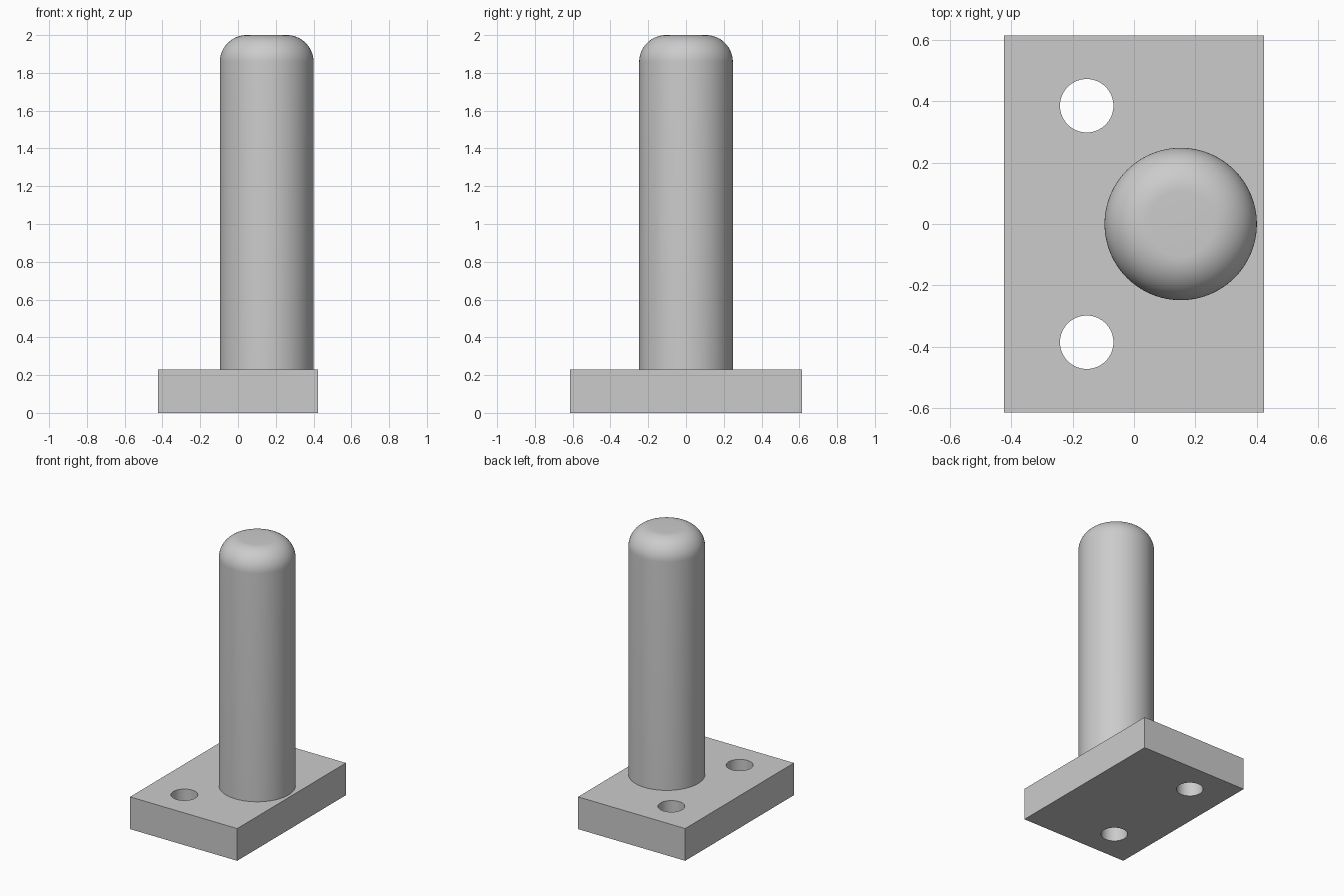
import bpy, bmesh, math
from mathutils import Matrix, Vector

if "Cube" in bpy.data.objects:
    bpy.data.objects.remove(bpy.data.objects["Cube"], do_unlink=True)

PLATE = Vector((0.846, 1.226, 0.23))
HOLE_X, HOLE_Y, HOLE_R = -0.154, 0.385, 0.087
PIN_X, PIN_R, ROUND_R, TOP = 0.152, 0.248, 0.142, 2.0

steel = bpy.data.materials.new("steel grey")
steel.use_nodes = True
GREY = (0.6, 0.6, 0.6, 1)
steel.diffuse_color = GREY
steel.node_tree.nodes["Principled BSDF"].inputs["Base Color"].default_value = GREY


def add_object(name, bm):
    bmesh.ops.recalc_face_normals(bm, faces=bm.faces)
    mesh = bpy.data.meshes.new(name)
    bm.to_mesh(mesh)
    bm.free()
    mesh.materials.append(steel)
    obj = bpy.data.objects.new(name, mesh)
    bpy.context.collection.objects.link(obj)
    return obj


def smooth(obj):
    bpy.ops.object.select_all(action="DESELECT")
    obj.select_set(True)
    bpy.context.view_layer.objects.active = obj
    bpy.ops.object.shade_smooth_by_angle(angle=math.radians(35))


# Base plate
bm = bmesh.new()
bmesh.ops.create_cube(bm, size=1)
bmesh.ops.scale(bm, vec=PLATE, verts=bm.verts)
bmesh.ops.translate(bm, vec=(0, 0, PLATE.z / 2), verts=bm.verts)
plate = add_object("base_plate", bm)

# Two bolt holes drilled through the plate
bm = bmesh.new()
for side in (-1, 1):
    place = Matrix.Translation((HOLE_X, side * HOLE_Y, PLATE.z / 2))
    bmesh.ops.create_cone(bm, cap_ends=True, segments=64, radius1=HOLE_R,
                          radius2=HOLE_R, depth=PLATE.z * 2, matrix=place)
drill = add_object("hole_cutter", bm)
drill.hide_render = True
cut = plate.modifiers.new("bolt_holes", "BOOLEAN")
cut.operation = "DIFFERENCE"
cut.solver = "EXACT"
cut.object = drill
bpy.context.view_layer.objects.active = plate
bpy.ops.object.modifier_apply(modifier=cut.name)
bpy.data.objects.remove(drill, do_unlink=True)
smooth(plate)

# Upright pin: a straight side and a rounded shoulder, turned about its axis
bm = bmesh.new()
profile = [(PIN_R, PLATE.z)]
for i in range(17):
    a = math.pi / 2 * i / 16
    profile.append((PIN_R - ROUND_R + ROUND_R * math.cos(a),
                    TOP - ROUND_R + ROUND_R * math.sin(a)))
profile.append((0, TOP))
verts = [bm.verts.new((r, 0, z)) for r, z in profile]
edges = [bm.edges.new(pair) for pair in zip(verts, verts[1:])]
bmesh.ops.spin(bm, geom=verts + edges, cent=(0, 0, 0), axis=(0, 0, 1),
               angle=math.tau, steps=96)
bmesh.ops.remove_doubles(bm, verts=bm.verts, dist=0.0001)
pin = add_object("pin", bm)
pin.location.x = PIN_X
smooth(pin)
